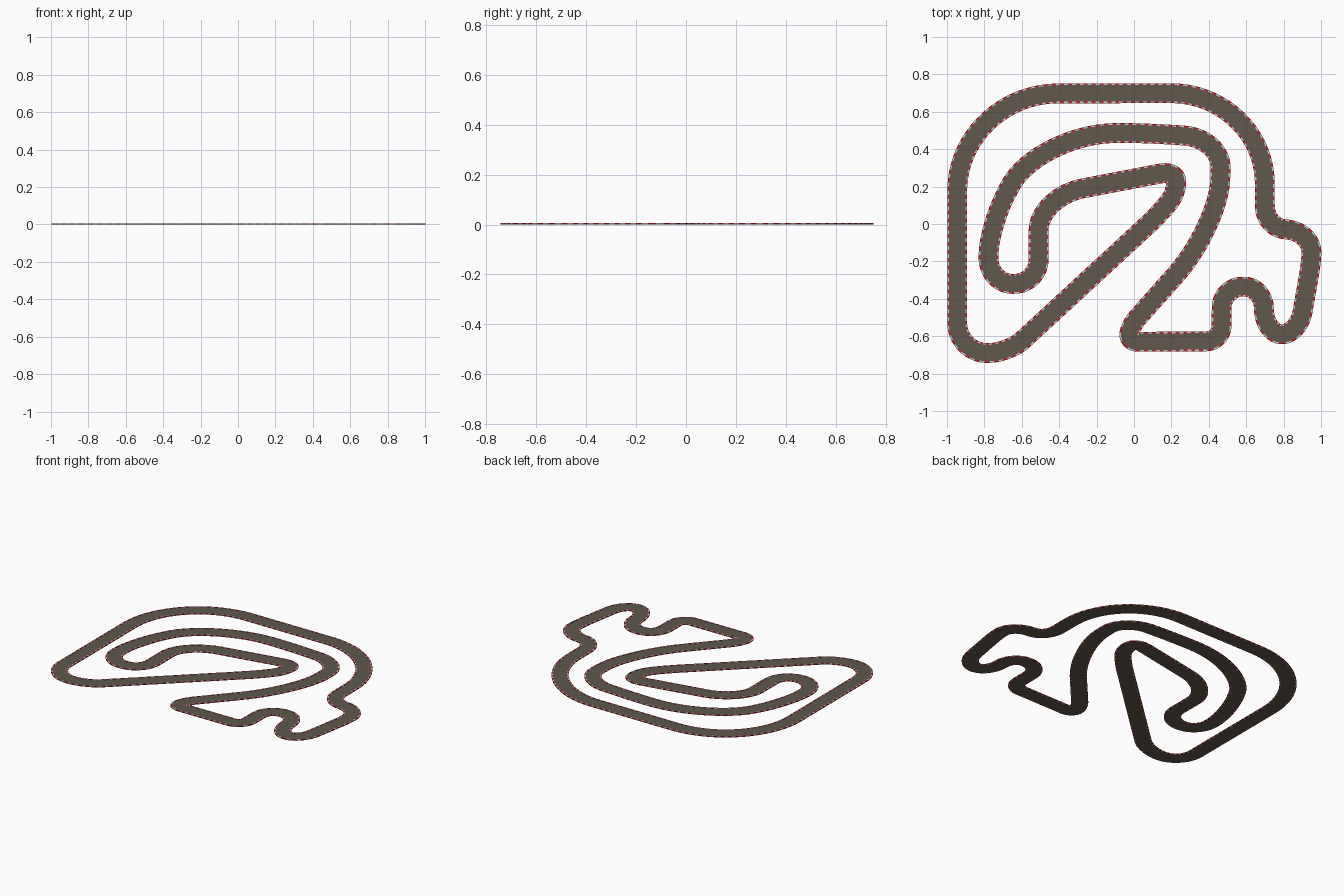
import bpy, bmesh
from mathutils import Vector

if "Cube" in bpy.data.objects:
    bpy.data.objects.remove(bpy.data.objects["Cube"])

# Centreline corners: x, y, rounding length before and after the corner
CORNERS = [
    (-0.945, 0.697, 0.52, 0.54), (0.697, 0.70, 0.50, 0.48), (0.70, -0.015, 0.11, 0.10),
    (0.945, -0.045, 0.12, 0.10), (0.95, -0.19, 0.04, 0.08), (0.88, -0.59, 0.12, 0.09),
    (0.70, -0.59, 0.09, 0.13), (0.69, -0.335, 0.11, 0.10), (0.47, -0.335, 0.11, 0.11),
    (0.467, -0.627, 0.08, 0.08), (-0.03, -0.63, 0.05, 0.04), (-0.02, -0.545, 0.04, 0.06),
    (0.455, -0.01, 0.35, 0.25), (0.467, 0.46, 0.16, 0.20), (0.0, 0.49, 0.20, 0.10),
    (-0.52, 0.47, 0.40, 0.30), (-0.775, -0.01, 0.20, 0.15), (-0.78, -0.32, 0.14, 0.13),
    (-0.51, -0.32, 0.13, 0.13), (-0.51, 0.145, 0.18, 0.24), (0.22, 0.285, 0.08, 0.05),
    (0.23, 0.185, 0.05, 0.05), (0.165, 0.08, 0.06, 0.15), (-0.67, -0.69, 0.10, 0.11),
    (-0.945, -0.69, 0.16, 0.16),
]
HALF, CURB, STEP = 0.053, 0.009, 0.0105


def centreline():
    """Rounded corners, resampled to an even spacing."""
    pts, n = [], len(CORNERS)
    for i, (x, y, d0, d1) in enumerate(CORNERS):
        c = Vector((x, y))
        before = Vector(CORNERS[i - 1][:2]) - c
        after = Vector(CORNERS[(i + 1) % n][:2]) - c
        a, b = c + before.normalized() * d0, c + after.normalized() * d1
        h0, h1 = a.lerp(c, 0.55), b.lerp(c, 0.55)
        for k in range(33):
            t = k / 32
            s = 1 - t
            pts.append(a * s**3 + h0 * 3 * s * s * t + h1 * 3 * s * t * t + b * t**3)
    pts.append(pts[0])
    dist = [0.0]
    for p, q in zip(pts, pts[1:]):
        dist.append(dist[-1] + (q - p).length)
    count = int(dist[-1] / STEP) // 4 * 4
    out, j = [], 0
    for i in range(count):
        d = dist[-1] * i / count
        while dist[j + 1] <= d:
            j += 1
        out.append(pts[j].lerp(pts[j + 1], (d - dist[j]) / (dist[j + 1] - dist[j])))
    return out


def material(name, colour):
    m = bpy.data.materials.new(name)
    m.diffuse_color = (*colour, 1)
    m.use_nodes = True
    m.node_tree.nodes["Principled BSDF"].inputs["Base Color"].default_value = m.diffuse_color
    return m


def sweep(name, path, left, right, height, mats):
    """Thin closed strip between two sideways offsets; dashes alternate materials."""
    bm = bmesh.new()
    n = len(path)
    rings = []
    for i, p in enumerate(path):
        t = (path[(i + 1) % n] - path[i - 1]).normalized()
        side = Vector((t.y, -t.x))
        ring = []
        for off, z in ((left, 0), (right, 0), (right, height), (left, height)):
            q = p + side * off
            ring.append(bm.verts.new((q.x, q.y, z)))
        rings.append(ring)
    for i in range(n):
        r, s = rings[i], rings[(i + 1) % n]
        for k in range(4):
            m = (k + 1) % 4
            f = bm.faces.new((r[k], s[k], s[m], r[m]))
            f.material_index = (i // 2) % len(mats)
    # keep top faces up and bottom faces down where tight bends fold over
    for f in bm.faces:
        f.normal_update()
        z = f.calc_center_median().z
        if abs(f.normal.z) > 0.5 and (f.normal.z > 0) != (z > height * 0.5):
            f.normal_flip()
    me = bpy.data.meshes.new(name)
    bm.to_mesh(me)
    bm.free()
    for m in mats:
        me.materials.append(m)
    bpy.context.collection.objects.link(bpy.data.objects.new(name, me))


asphalt = material("asphalt", (0.115, 0.098, 0.075))
red = material("curb_red", (0.6, 0.01, 0.02))
white = material("curb_white", (0.75, 0.75, 0.75))

path = centreline()
# Road surface and the striped curbs on both edges
sweep("road", path, -HALF + CURB / 2, HALF - CURB / 2, 0.005, [asphalt])
sweep("left_curb", path, -HALF, -HALF + CURB, 0.006, [red, white])
sweep("right_curb", path, HALF - CURB, HALF, 0.006, [red, white])
